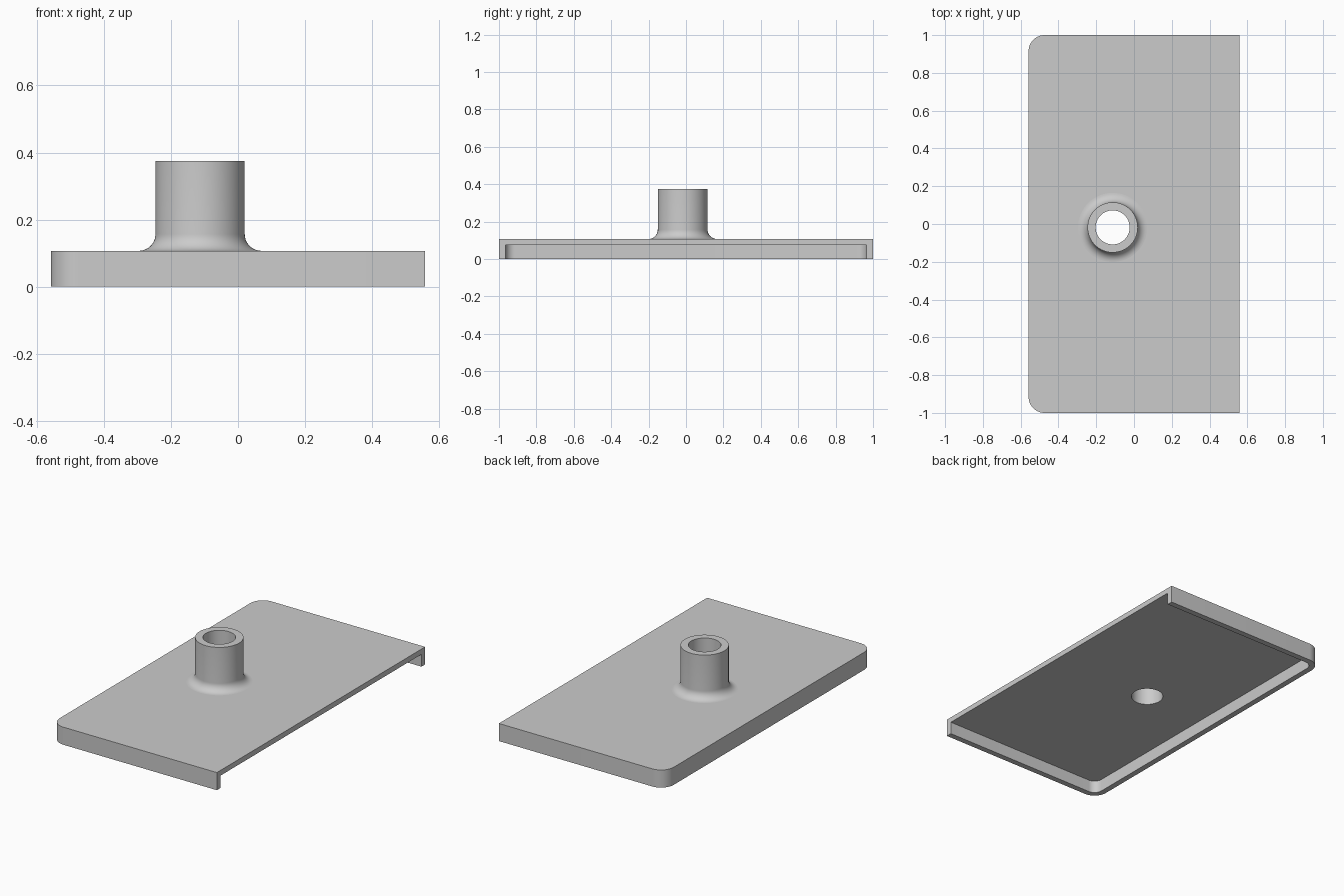
import bpy, bmesh
from math import cos, sin, pi, radians
from mathutils import Matrix, Vector

default = bpy.data.objects.get("Cube")
if default:
    bpy.data.objects.remove(default, do_unlink=True)

X0, X1 = -0.558, 0.558          # plate extent, open on +x
TOP, UNDER, WALL = 0.107, 0.075, 0.035
CORNER = 0.085
CENTRE = Vector((-0.113, -0.018, 0))
BORE, TUBE, FILLET, TUBE_TOP = 0.09, 0.133, 0.05, 0.375
SEGMENTS = 64

grey = bpy.data.materials.new("light grey")
grey.use_nodes = True
colour = (0.6, 0.6, 0.6, 1)
grey.diffuse_color = colour
grey.node_tree.nodes["Principled BSDF"].inputs["Base Color"].default_value = colour


def finish(name, bm):
    bmesh.ops.recalc_face_normals(bm, faces=bm.faces)
    mesh = bpy.data.meshes.new(name)
    bm.to_mesh(mesh)
    bm.free()
    mesh.materials.append(grey)
    ob = bpy.data.objects.new(name, mesh)
    bpy.context.collection.objects.link(ob)
    return ob


def prism(name, outline, z0, z1):
    bm = bmesh.new()
    face = bm.faces.new([bm.verts.new((x, y, z0)) for x, y in outline])
    up = bmesh.ops.extrude_face_region(bm, geom=[face], use_keep_orig=True)
    moved = [v for v in up["geom"] if isinstance(v, bmesh.types.BMVert)]
    bmesh.ops.translate(bm, verts=moved, vec=(0, 0, z1 - z0))
    return finish(name, bm)


def tray_outline(x0, x1, half, r, steps=12):
    """Rectangle with its two -x corners rounded."""
    arc = [(x0 + r - r * sin(a), half - r + r * cos(a))
           for a in (pi / 2 * i / steps for i in range(steps + 1))]
    return [(x1, half)] + arc + [(x, -y) for x, y in reversed(arc)] + [(x1, -half)]


def cut(ob, cutter):
    cutter.hide_render = True
    mod = ob.modifiers.new("cut", 'BOOLEAN')
    mod.operation, mod.solver, mod.object = 'DIFFERENCE', 'EXACT', cutter
    bpy.context.view_layer.objects.active = ob
    bpy.ops.object.modifier_apply(modifier=mod.name)
    bpy.data.objects.remove(cutter, do_unlink=True)


def smooth(ob):
    bpy.ops.object.select_all(action='DESELECT')
    ob.select_set(True)
    bpy.context.view_layer.objects.active = ob
    bpy.ops.object.shade_smooth_by_angle(angle=radians(30))


# Tray plate: hollow underneath, with a rim on three sides and a bore
plate = prism("tray_plate", tray_outline(X0, X1, 1.0, CORNER), 0, TOP)
cut(plate, prism("cavity_cutter",
                 tray_outline(X0 + WALL, X1 + 0.1, 1.0 - WALL, CORNER - WALL),
                 -0.1, UNDER))
circle = [(CENTRE.x + BORE * cos(2 * pi * i / SEGMENTS),
           CENTRE.y + BORE * sin(2 * pi * i / SEGMENTS)) for i in range(SEGMENTS)]
cut(plate, prism("bore_cutter", circle, 0.05, 0.2))
smooth(plate)

# Tube: turned profile with a flared foot and an open bore
flare = [(TUBE + FILLET - FILLET * sin(a), TOP + FILLET - FILLET * cos(a))
         for a in (pi / 2 * i / 10 for i in range(11))]
profile = flare + [(TUBE, TUBE_TOP), (BORE, TUBE_TOP), (BORE, TOP)]
bm = bmesh.new()
verts = [bm.verts.new((r, 0, z)) for r, z in profile]
edges = [bm.edges.new(pair) for pair in zip(verts, verts[1:])]
bmesh.ops.spin(bm, geom=verts + edges, cent=(0, 0, 0), axis=(0, 0, 1),
               angle=2 * pi, steps=SEGMENTS, use_merge=True)
bmesh.ops.remove_doubles(bm, verts=bm.verts, dist=1e-5)
bmesh.ops.transform(bm, matrix=Matrix.Translation(CENTRE), verts=bm.verts)
tube = finish("flared_tube", bm)
# Keep the outer wall facing outwards on this open surface
outer = max(tube.data.polygons, key=lambda p: p.area if p.center.z > 0.2 else 0)
if outer.normal.dot(outer.center - CENTRE - Vector((0, 0, outer.center.z))) < 0:
    tube.data.flip_normals()
smooth(tube)
